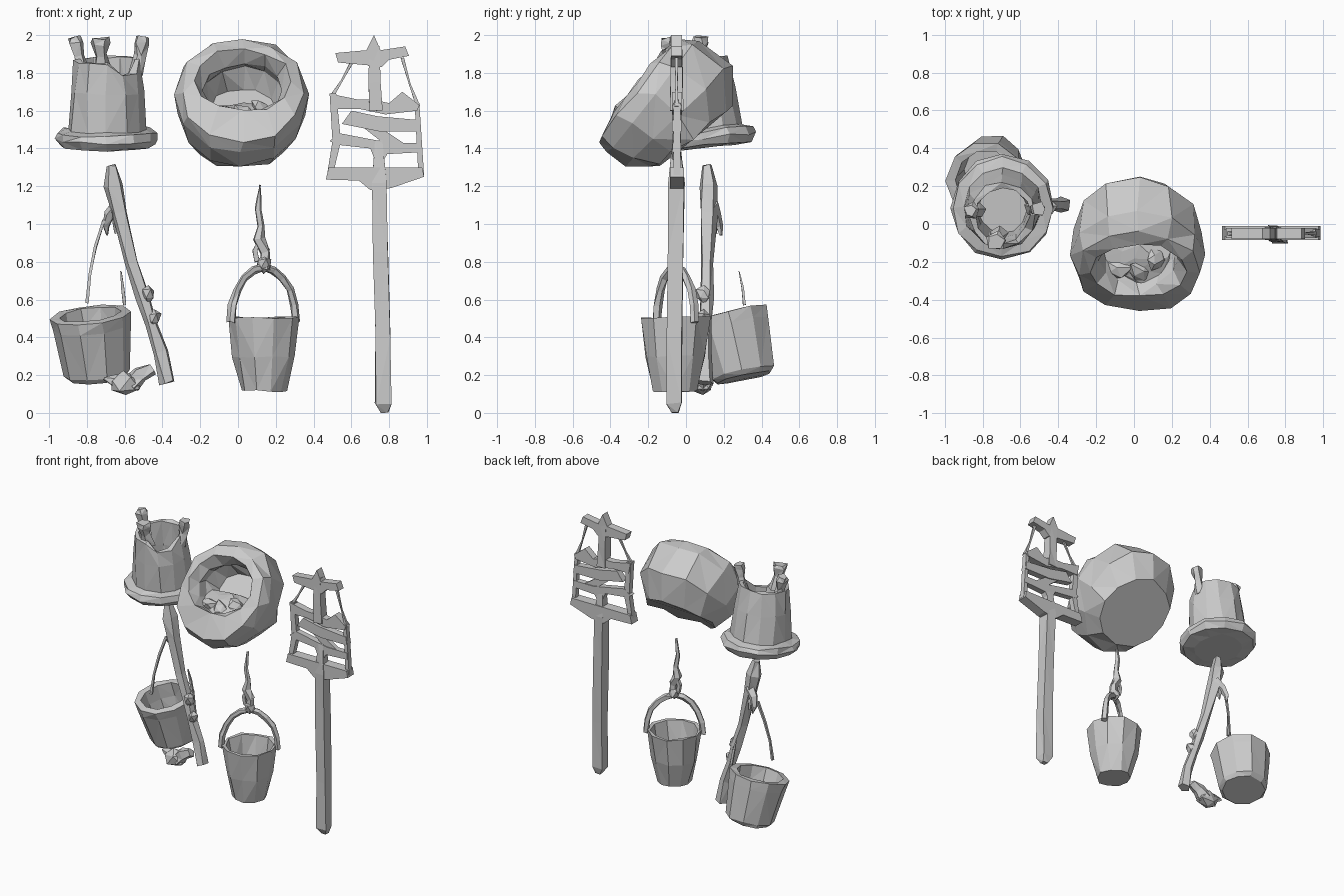
import bpy, bmesh, random
from math import sin, cos, pi, radians
from mathutils import Vector, Matrix

random.seed(4)


def finish(name, bm):
    bmesh.ops.recalc_face_normals(bm, faces=bm.faces)
    me = bpy.data.meshes.new(name)
    bm.to_mesh(me)
    bm.free()
    ob = bpy.data.objects.new(name, me)
    bpy.context.collection.objects.link(ob)
    return ob


def loft(name, rings, jitter=0.0):
    """Skin rings of points, capping both ends."""
    bm = bmesh.new()
    j = lambda: random.uniform(-jitter, jitter)
    vs = [[bm.verts.new(p + Vector((j(), j(), j()))) for p in r] for r in rings]
    n = len(vs[0])
    for a, b in zip(vs, vs[1:]):
        for i in range(n):
            k = (i + 1) % n
            bm.faces.new((a[i], a[k], b[k], b[i]))
    bm.faces.new(vs[0])
    bm.faces.new(vs[-1])
    bmesh.ops.triangulate(bm, faces=[f for f in bm.faces if len(f.verts) == 4])
    return finish(name, bm)


def ring(c, u, v, n, phase=0.0):
    return [c + u * cos(2 * pi * i / n + phase) + v * sin(2 * pi * i / n + phase) for i in range(n)]


def vessel(name, profile, matrix, n=10, jitter=0.006):
    """Lathe of (radius, height) going up the outside and down the inside."""
    X, Y = Vector((1, 0, 0)), Vector((0, 1, 0))
    rings = [[matrix @ p for p in ring(Vector((0, 0, h)), X * r, Y * r, n)] for r, h in profile]
    return loft(name, rings, jitter)


def tube(name, path, radii, n=5, jitter=0.003, ref=(0, 1, 0)):
    pts = [Vector(p) for p in path]
    ref = Vector(ref)
    rings = []
    for i, p in enumerate(pts):
        t = pts[min(i + 1, len(pts) - 1)] - pts[max(i - 1, 0)]
        u = t.cross(ref).normalized()
        v = t.cross(u).normalized()
        r = radii[i] if isinstance(radii, (list, tuple)) else radii
        rings.append(ring(p, u * r, v * r, n, pi / 4))
    return loft(name, rings, jitter)


def plate(name, pts, y0=-0.07, y1=-0.025):
    """Flat xz outline given thickness in y."""
    bm = bmesh.new()
    f = bm.faces.new([bm.verts.new((x, y0, z)) for x, z in pts])
    ext = bmesh.ops.extrude_face_region(bm, geom=[f])["geom"]
    bmesh.ops.translate(bm, verts=[g for g in ext if isinstance(g, bmesh.types.BMVert)], vec=(0, y1 - y0, 0))
    return finish(name, bm)


def lump(name, loc, scale, jitter, rot=0.0, sub=2, axis='Y'):
    bm = bmesh.new()
    bmesh.ops.create_icosphere(bm, subdivisions=sub, radius=1)
    for v in bm.verts:
        v.co *= 1 + random.uniform(-jitter, jitter)
    m = Matrix.Translation(loc) @ Matrix.Rotation(rot, 4, axis) @ Matrix.Diagonal((*scale, 1))
    bm.transform(m)
    return finish(name, bm)


# Flanged pot, upper left
pot = vessel("flanged_pot", [(.17, 1.40), (.25, 1.41), (.275, 1.45), (.265, 1.485), (.21, 1.50),
                             (.193, 1.70), (.178, 1.865), (.145, 1.865), (.135, 1.68), (.13, 1.52)],
             Matrix.Translation((-.695, .09, 1.45)) @ Matrix.Rotation(radians(6), 4, 'X')
             @ Matrix.Translation((0, 0, -1.445)), 12, .008)
# Broken notch in its rim
for v in pot.data.vertices:
    if v.co.z > 1.8 and v.co.x > -.66 and v.co.y < .03:
        v.co.z -= .065
# Three flared pegs on the rim
for i, (a, b, s) in enumerate([((-.825, .07, 1.80), (-.865, .07, 1.985), 1),
                               ((-.72, -.06, 1.80), (-.73, -.095, 1.985), 1.3),
                               ((-.54, .08, 1.80), (-.50, .08, 1.985), 1)]):
    a, b = Vector(a), Vector(b)
    tube(f"pot_peg_{i}", [a, a.lerp(b, .5), a.lerp(b, .85), b],
         [.04 * s, .028 * s, .042 * s, .036 * s], 5, .008)

# Tilted basket, upper middle: rings by lower and upper yz points plus x half width
sections = [(-.18, 1.295, .24, 1.62, .27), (-.31, 1.31, .25, 1.85, .335), (-.42, 1.37, .07, 1.98, .35),
            (-.46, 1.43, -.05, 1.985, .33), (-.385, 1.59, -.11, 1.93, .26), (-.32, 1.57, -.05, 1.86, .215),
            (-.25, 1.53, .04, 1.83, .21), (-.14, 1.51, .09, 1.72, .16)]
rings = []
for y1, z1, y2, z2, rx in sections:
    c = Vector((.025, (y1 + y2) / 2, (z1 + z2) / 2))
    rings.append(ring(c, Vector((rx, 0, 0)), Vector((0, y2 - y1, z2 - z1)) / 2, 12))
loft("tilted_basket", rings, .015)
# Crumpled contents: a low bed with a few scraps
lump("basket_bed", (0, -.17, 1.575), (.19, .15, .06), .22, radians(15), 2, 'X')
for i, (x, y, z) in enumerate([(-.09, -.23, 1.59), (.03, -.25, 1.58), (.12, -.19, 1.61)]):
    lump(f"basket_scrap_{i}", (x, y, z), (.075, .06, .04), .3, .5 * i, 1)

# Hanging bucket, lower middle
C = Vector((.135, -.055, 0))
vessel("middle_bucket", [(.12, .115), (.165, .30), (.192, .505), (.168, .505), (.14, .32), (.115, .22)],
       Matrix.Translation(C), 10, .007)
D = Vector((.86, .5, 0))
tube("middle_bucket_handle",
     [C + D * .20 * cos(a) + Vector((0, 0, .48 + .29 * sin(a))) for a in [pi * i / 10 for i in range(11)]],
     .023, 5, .005)
lump("handle_knot", (.135, -.055, .79), (.045, .045, .05), .2, 0, 1)
tube("hanging_rope", [(.14, -.055, .76), (.145, -.05, .85), (.11, -.055, .92), (.12, -.05, .99),
                      (.105, -.055, 1.08), (.115, -.05, 1.14), (.115, -.05, 1.205)],
     [.03, .028, .03, .018, .016, .012, .006], 5, .005)
tube("rope_loop", [(.10, -.05, .80), (.09, -.05, .86), (.12, -.05, .93), (.155, -.05, .86)], .018, 4, .003)

# Tilted bucket, lower left
tilt = (Matrix.Translation((-.765, .265, .36)) @ Matrix.Rotation(radians(13), 4, 'X')
        @ Matrix.Rotation(radians(-6), 4, 'Y'))
vessel("left_bucket", [(.15, -.18), (.175, -.155), (.205, .10), (.212, .165), (.165, .165), (.155, .06), (.14, -.06)],
       tilt, 10, .006)

# Leaning pole with knots and hook
tube("leaning_pole", [(-.675, .115, 1.31), (-.66, .12, 1.20), (-.63, .12, 1.06), (-.56, .11, .80), (-.50, .105, .62),
                      (-.46, .10, .48), (-.41, .10, .32), (-.375, .10, .16)],
     [.028, .048, .046, .036, .04, .034, .038, .042], 5, .008)
for i, (x, z) in enumerate([(-.475, .63), (-.445, .50)]):
    lump(f"pole_knot_{i}", (x, .095, z), (.04, .045, .05), .2, 0, 1)
tube("pole_hook", [(-.63, .13, 1.10), (-.68, .155, 1.05), (-.70, .175, .99), (-.69, .185, .94)],
     [.04, .032, .02, .006], 5, .004)
tube("hook_tip", [(-.65, .12, 1.08), (-.65, .15, 1.0), (-.65, .16, .95)], [.03, .02, .005], 4, .003)
# Bucket cords
tube("left_cord", [(-.71, .15, 1.02), (-.755, .13, .88), (-.785, .11, .73), (-.80, .10, .58)],
     [.012, .01, .01, .012], 4, .002)
tube("right_cord", [(-.62, .28, .75), (-.61, .30, .66), (-.60, .31, .57)], [.003, .01, .01], 4, .002)

# Crumpled scrap below the pole
lump("scrap", (-.60, .09, .15), (.10, .055, .065), .22, -.1, 1)
tube("scrap_arm", [(-.57, .09, .15), (-.52, .09, .20), (-.455, .085, .235)], [.05, .042, .03], 5, .008)
tube("scrap_point", [(-.60, .09, .16), (-.66, .10, .17), (-.71, .10, .185)], [.045, .03, .006], 5, .005)

# Long fork: handle and lower crossbar
tube("fork_handle", [(.745, -.05, 1.44), (.745, -.05, 1.22), (.755, -.055, .85), (.765, -.06, .40),
                     (.768, -.06, .05), (.775, -.06, .0)], [.03, .056, .053, .054, .06, .025], 4, .005)
plate("fork_crossbar", [(.465, 1.235), (.48, 1.30), (.975, 1.30), (.985, 1.25), (.81, 1.19), (.70, 1.18), (.64, 1.23)],
      -.085, -.01)
# Slanted slats and side posts
slats = [
    [(.485, 1.69), (.63, 1.66), (.71, 1.66), (.80, 1.64), (.87, 1.70), (.96, 1.63), (.95, 1.60), (.78, 1.58),
     (.64, 1.61), (.50, 1.61)],
    [(.60, 1.60), (.74, 1.57), (.96, 1.55), (.97, 1.49), (.75, 1.49), (.55, 1.53)],
    [(.485, 1.44), (.54, 1.48), (.80, 1.43), (.97, 1.43), (.97, 1.38), (.79, 1.37), (.745, 1.29), (.70, 1.40), (.52, 1.42)],
    [(.47, 1.25), (.50, 1.25), (.545, 1.44), (.52, 1.69), (.485, 1.69), (.50, 1.44)],
    [(.955, 1.26), (.985, 1.26), (.96, 1.64), (.935, 1.64)],
    [(.60, 1.56), (.68, 1.56), (.89, 1.42), (.78, 1.42)]]
for i, s in enumerate(slats):
    plate(f"fork_slat_{i}", s, -.075 + .002 * i, -.022 - .002 * i)
# Top post, star and cords
tube("fork_post", [(.73, -.05, 1.60), (.725, -.05, 1.75), (.72, -.05, 1.94)], [.05, .046, .04], 4, .003)
plate("fork_star", [(.515, 1.905), (.68, 1.92), (.72, 2.0), (.755, 1.92), (.885, 1.94), (.905, 1.89), (.80, 1.87),
                    (.76, 1.83), (.69, 1.84), (.53, 1.855)], -.08, -.02)
tube("fork_cord_left", [(.50, -.05, 1.68), (.55, -.05, 1.76), (.61, -.05, 1.87)], [.015, .007, .012], 4, .001)
tube("fork_cord_right", [(.955, -.05, 1.62), (.91, -.05, 1.74), (.87, -.05, 1.88)], [.015, .007, .012], 4, .001)
